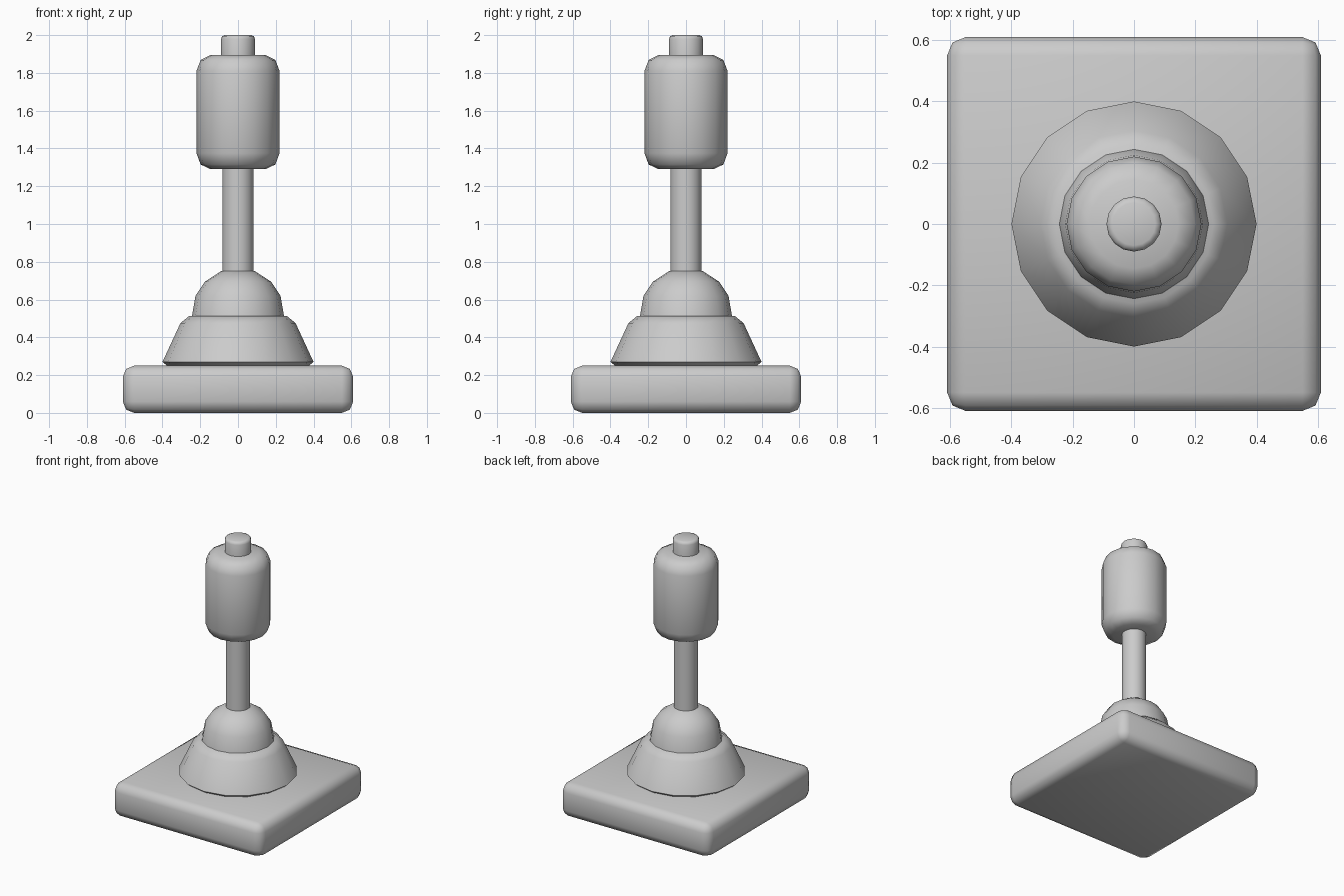
import bpy
import bmesh
import math

cube = bpy.data.objects.get("Cube")
if cube:
    bpy.data.objects.remove(cube, do_unlink=True)

# Single plain grey
grey = bpy.data.materials.new("plain grey")
grey.use_nodes = True
grey.diffuse_color = (0.6, 0.6, 0.6, 1)
grey.node_tree.nodes["Principled BSDF"].inputs["Base Color"].default_value = (0.6, 0.6, 0.6, 1)


def finish(name, bm, angle):
    bmesh.ops.recalc_face_normals(bm, faces=bm.faces)
    mesh = bpy.data.meshes.new(name)
    bm.to_mesh(mesh)
    bm.free()
    mesh.materials.append(grey)
    obj = bpy.data.objects.new(name, mesh)
    bpy.context.collection.objects.link(obj)
    bpy.ops.object.select_all(action='DESELECT')
    obj.select_set(True)
    bpy.context.view_layer.objects.active = obj
    bpy.ops.object.shade_smooth_by_angle(angle=math.radians(angle))
    return obj


def turned(name, profile, sides=16, angle=50):
    """Closed round part from (radius, height) points, bottom to top."""
    bm = bmesh.new()
    rings = []
    for r, z in profile:
        rings.append([bm.verts.new((r * math.cos(a), r * math.sin(a), z))
                      for a in (math.tau * i / sides for i in range(sides))])
    for low, high in zip(rings, rings[1:]):
        for i in range(sides):
            j = (i + 1) % sides
            bm.faces.new((low[i], low[j], high[j], high[i]))
    bm.faces.new(rings[0][::-1])
    bm.faces.new(rings[-1])
    return finish(name, bm, angle)


# Square base with rounded edges
bm = bmesh.new()
bmesh.ops.create_cube(bm, size=1)
for v in bm.verts:
    v.co = (v.co.x * 1.22, v.co.y * 1.22, (v.co.z + 0.5) * 0.25)
bmesh.ops.bevel(bm, geom=bm.edges[:], offset=0.06, segments=2, profile=0.5, affect='EDGES')
finish("base", bm, 50)

# Boot and pivot dome
turned("boot", [(0.37, 0.245), (0.40, 0.27), (0.305, 0.475), (0.26, 0.512)])
turned("pivot_dome", [(0.245, 0.505), (0.225, 0.62), (0.175, 0.695), (0.09, 0.75)])

# Shaft, grip and top button
turned("shaft", [(0.083, 0.70), (0.083, 1.32)])
turned("grip", [(0.145, 1.29), (0.198, 1.315), (0.22, 1.375),
                (0.22, 1.81), (0.198, 1.868), (0.145, 1.895)])
turned("button", [(0.09, 1.87), (0.09, 1.98), (0.084, 1.994), (0.07, 2.0)])
